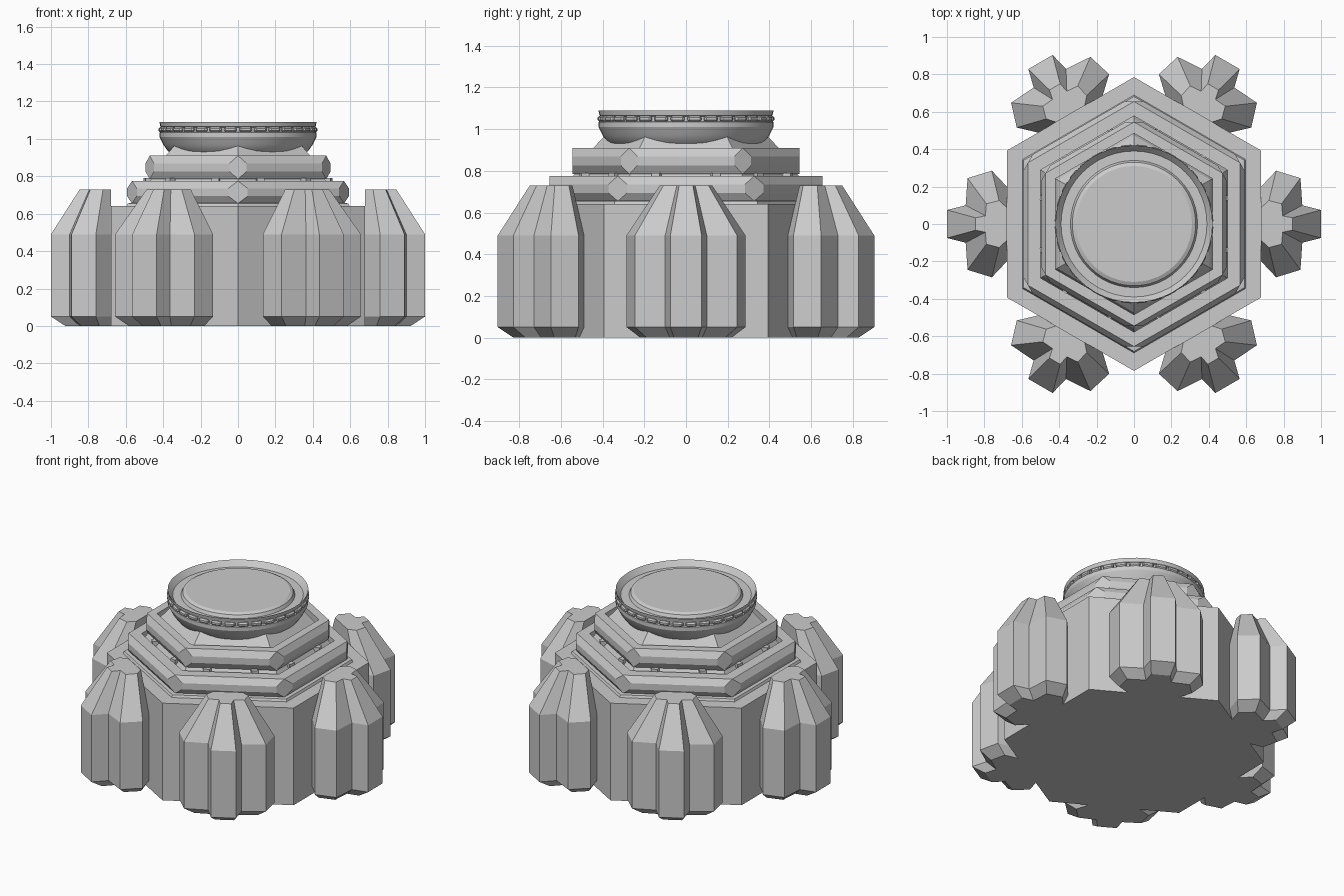
import bpy, bmesh, math
from mathutils import Matrix, Vector

if "Cube" in bpy.data.objects:
    bpy.data.objects.remove(bpy.data.objects["Cube"])


def loft(name, layers, caps=True, cyclic=False):
    """Skin a stack of equally sized point loops into one mesh."""
    bm = bmesh.new()
    rows = [[bm.verts.new(p) for p in layer] for layer in layers]
    pairs = list(zip(rows, rows[1:]))
    if cyclic:
        pairs.append((rows[-1], rows[0]))
    for a, b in pairs:
        n = len(a)
        for i in range(n):
            j = (i + 1) % n
            bm.faces.new((a[i], a[j], b[j], b[i]))
    if caps and not cyclic:
        bm.faces.new(rows[0][::-1])
        bm.faces.new(rows[-1])
    bmesh.ops.remove_doubles(bm, verts=bm.verts, dist=0.0005)
    bmesh.ops.recalc_face_normals(bm, faces=bm.faces)
    me = bpy.data.meshes.new(name)
    bm.to_mesh(me)
    bm.free()
    ob = bpy.data.objects.new(name, me)
    bpy.context.collection.objects.link(ob)
    return ob


def hexagon(apothem, z, corner=None):
    """Hexagon with flats on +-x; corner radius cuts the six corners."""
    full = apothem / math.cos(math.pi / 6)
    r = min(corner or full, full)
    half = (full - r) * math.tan(math.pi / 3)
    pts = []
    for i in range(6):
        rot = Matrix.Rotation(math.radians(30 + 60 * i), 3, 'Z')
        pts += [rot @ Vector((r, -half, z)), rot @ Vector((r, half, z))]
    return pts


def lathe(name, profile, n=48):
    ob = loft(name, [[(r * math.cos(2 * math.pi * i / n),
                       r * math.sin(2 * math.pi * i / n), z)
                      for i in range(n)] for r, z in profile])
    bpy.ops.object.select_all(action='DESELECT')
    ob.select_set(True)
    bpy.context.view_layer.objects.active = ob
    bpy.ops.object.shade_smooth_by_angle(angle=math.radians(25))
    return ob


def blocks(name, size, places):
    """Many small boxes in one mesh, each (radius, angle, z)."""
    bm = bmesh.new()
    for r, a, z in places:
        m = (Matrix.Rotation(a, 4, 'Z') @ Matrix.Translation((r, 0, z))
             @ Matrix.Diagonal((*size, 1)))
        bmesh.ops.create_cube(bm, size=1, matrix=m)
    me = bpy.data.meshes.new(name)
    bm.to_mesh(me)
    bm.free()
    ob = bpy.data.objects.new(name, me)
    bpy.context.collection.objects.link(ob)
    return ob


# Hexagonal base and stepped core
loft("base", [hexagon(.68, 0), hexagon(.68, .64)])
loft("core", [hexagon(a, z) for a, z in
              [(.606, .62), (.59, .655), (.52, .665), (.485, .75), (.46, .79),
               (.425, .84), (.41, .88), (.34, .965), (.30, 1.0)]])


# Two bevelled hexagonal frames
def frame(name, a_edge, a_mid, a_in, z0, z1):
    r = a_edge / math.cos(math.pi / 6)
    h = z1 - z0
    loft(name, [hexagon(a_in, z0), hexagon(a_edge, z0),
                hexagon(a_mid, z0 + .33 * h, r), hexagon(a_mid, z0 + .67 * h, r),
                hexagon(a_edge, z1), hexagon(a_in, z1)], cyclic=True)


frame("lower_frame", .567, .593, .50, .655, .775)
frame("upper_frame", .472, .495, .42, .785, .91)

# Small spacers holding the frames to the core
places = []
for i in range(6):
    for s in (-1, 1):
        y = .14 * s
        places.append((math.hypot(.475, y), math.radians(60 * i) + math.atan2(y, .475), .775))
blocks("frame_spacers", (.05, .04, .03), places)

# Six fluted buttresses on the flats
half = [(.68, -.20), (.76, -.285), (.89, -.245), (.90, -.10), (1.0, -.075)]
outline = half + [(x, -y) for x, y in reversed(half)]
px = .68
for i in range(6):
    layers = []
    for z, sx, sy in [(0, .76, .77), (.05, 1, 1), (.49, 1, 1), (.73, .52, .44)]:
        rot = Matrix.Rotation(math.radians(60 * i), 3, 'Z')
        layers.append([rot @ Vector((px + (x - px) * sx, y * sy, z)) for x, y in outline])
    loft(f"buttress_{i + 1}", layers)

# Round bowl with grooved collar and raised centre disc
lathe("bowl", [(.28, .905), (.34, .913), (.375, .935), (.40, .97), (.42, 1.01),
               (.42, 1.035), (.408, 1.038), (.408, 1.062), (.415, 1.065),
               (.42, 1.09), (.39, 1.055), (.34, 1.055), (.33, 1.075), (.31, 1.085)])

# Beaded ring around the collar
n = 32
beads = blocks("collar_beads", (.03, .066, .028),
               [(.409, 2 * math.pi * (i + .5) / n, 1.05) for i in range(n)])
bev = beads.modifiers.new("bevel", 'BEVEL')
bev.width = .008
bev.segments = 1
